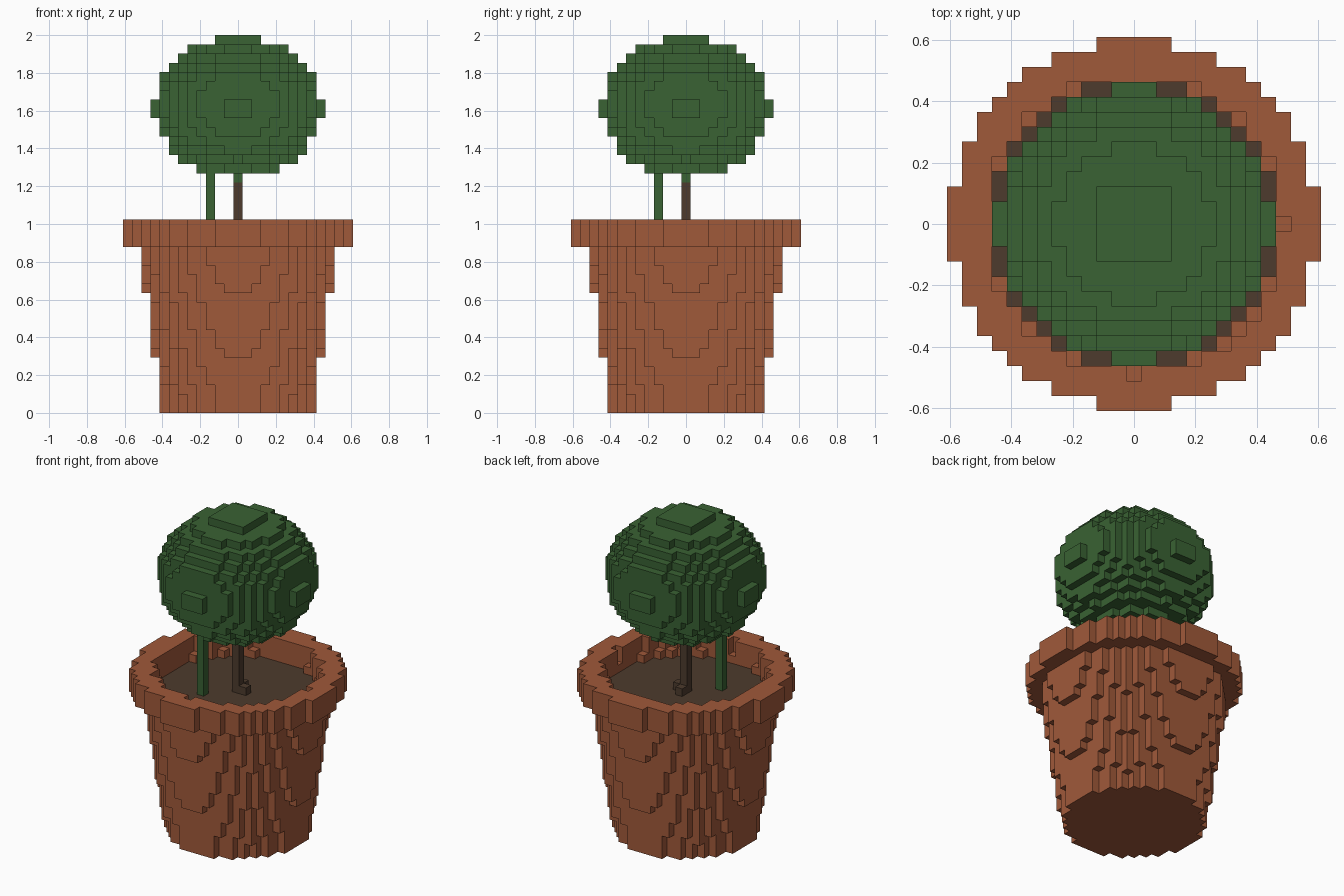
import bpy
import bmesh
from mathutils import Vector

cube = bpy.data.objects.get("Cube")
if cube:
    bpy.data.objects.remove(cube, do_unlink=True)

U = 2 / 41          # edge of one block; the plant is 41 blocks tall
SPAN = range(-12, 13)


def material(name, rgb):
    m = bpy.data.materials.new(name)
    m.use_nodes = True
    m.diffuse_color = (*rgb, 1)
    bsdf = m.node_tree.nodes["Principled BSDF"]
    bsdf.inputs["Base Color"].default_value = (*rgb, 1)
    bsdf.inputs["Roughness"].default_value = 0.9
    return m


TERRACOTTA = material("terracotta", (0.352, 0.100, 0.042))
LEAF = material("leaf green", (0.041, 0.122, 0.033))
SOIL = material("dark soil", (0.074, 0.044, 0.026))


def disc(k, r2, hole2=-1, cx=0.0, cy=0.0):
    """Blocks of layer k inside squared radius r2 and outside hole2."""
    return {(i, j, k) for i in SPAN for j in SPAN
            if i * i + j * j <= r2 and (i - cx) ** 2 + (j - cy) ** 2 > hole2}


def column(i, j, low, high):
    return {(i, j, k) for k in range(low, high)}


# Tapered pot body
body = set()
for k in range(18):
    body |= disc(k, (8.25 + 0.14 * k) ** 2)

# Soil fills the top layer of the body
soil = disc(17, 93)
body -= soil

# Overhanging rim with a small ledge inside
rim = disc(18, 150, 93)
for k in (19, 20):
    rim |= disc(k, 150, 99.7, 0.02, -0.02)

# Trunk with two root blocks, and the green shoots
trunk = column(0, 0, 18, 25) | {(1, 0, 18), (0, 1, 18)}
trunk_tip = column(0, 0, 25, 26)
side_stem = column(-3, -3, 18, 27)

# Slightly flattened ball of leaves
foliage = set()
for k in range(26, 41):
    foliage |= disc(k, 83 * (1 - (k - 32.75) ** 2 / 58.6))
side_stem -= foliage

PARTS = [
    ("pot_body", body, TERRACOTTA),
    ("pot_rim", rim, TERRACOTTA),
    ("soil", soil, SOIL),
    ("trunk", trunk, SOIL),
    ("trunk_tip", trunk_tip, LEAF),
    ("side_stem", side_stem, LEAF),
    ("foliage", foliage, LEAF),
]
FILLED = set().union(*(cells for _, cells, _ in PARTS))


def build_blocks(name, cells, mat):
    """Mesh only the block sides that face open air."""
    bm = bmesh.new()
    verts = {}

    def vert(p):
        key = tuple(round(c * 2) for c in p)
        if key not in verts:
            verts[key] = bm.verts.new(p * U)
        return verts[key]

    for cell in sorted(cells):
        centre = Vector(cell) + Vector((0, 0, 0.5))
        for axis in range(3):
            for sign in (-1, 1):
                n = Vector((0, 0, 0))
                n[axis] = sign
                if tuple(int(a + b) for a, b in zip(cell, n)) in FILLED:
                    continue
                a = Vector((0, 0, 0))
                a[(axis + 1) % 3] = 0.5
                b = n.cross(a)
                mid = centre + n * 0.5
                bm.faces.new([vert(mid + a * s + b * t)
                              for s, t in ((-1, -1), (1, -1), (1, 1), (-1, 1))])
    mesh = bpy.data.meshes.new(name)
    bm.to_mesh(mesh)
    bm.free()
    mesh.materials.append(mat)
    ob = bpy.data.objects.new(name, mesh)
    bpy.context.collection.objects.link(ob)
    return ob


for part in PARTS:
    build_blocks(*part)
